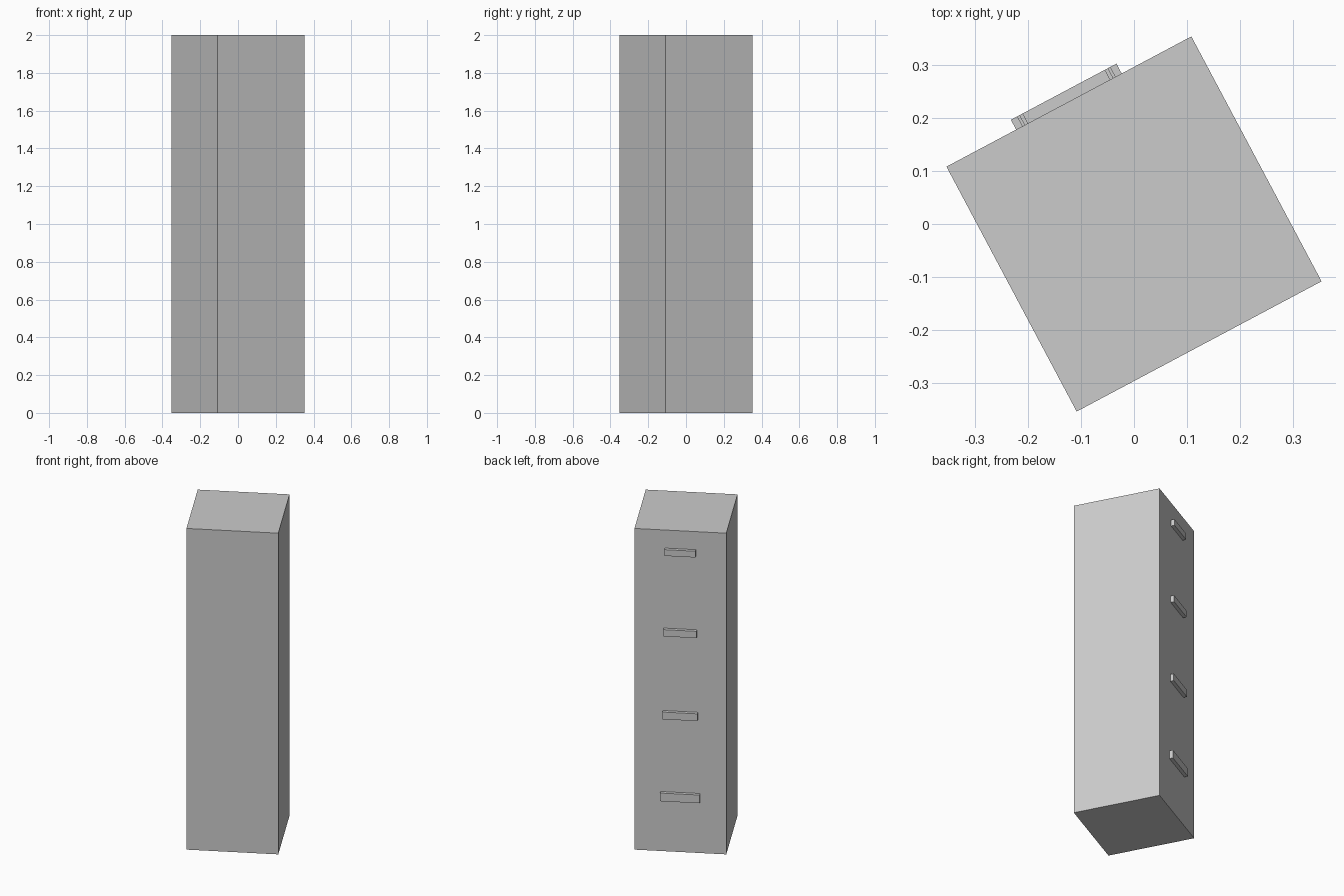
import bpy
from math import radians
from mathutils import Matrix

if "Cube" in bpy.data.objects:
    bpy.data.objects.remove(bpy.data.objects["Cube"])

ROT = Matrix.Rotation(radians(28), 4, 'Z')   # whole cabinet is turned about z
SIDE = 0.522


def box(name, size, centre):
    """Box given in the cabinet's own axes, then turned with it."""
    bpy.ops.mesh.primitive_cube_add(size=1)
    ob = bpy.context.object
    ob.name = name
    ob.data.transform(Matrix.Diagonal((*size, 1)))
    ob.matrix_world = ROT @ Matrix.Translation(centre)
    return ob


# Tall cabinet body
box("cabinet_body", (SIDE, SIDE, 2), (0, 0, 1))

# Drawer handles, longer toward the bottom: (z, length, height)
handles = [(1.868, 0.176, 0.039), (1.368, 0.189, 0.042),
           (0.853, 0.199, 0.045), (0.345, 0.225, 0.051)]
DEPTH = 0.021
for i, (z, length, height) in enumerate(handles, 1):
    box(f"drawer_handle_{i}", (length, DEPTH, height),
        (0, SIDE / 2 + DEPTH / 2, z))
